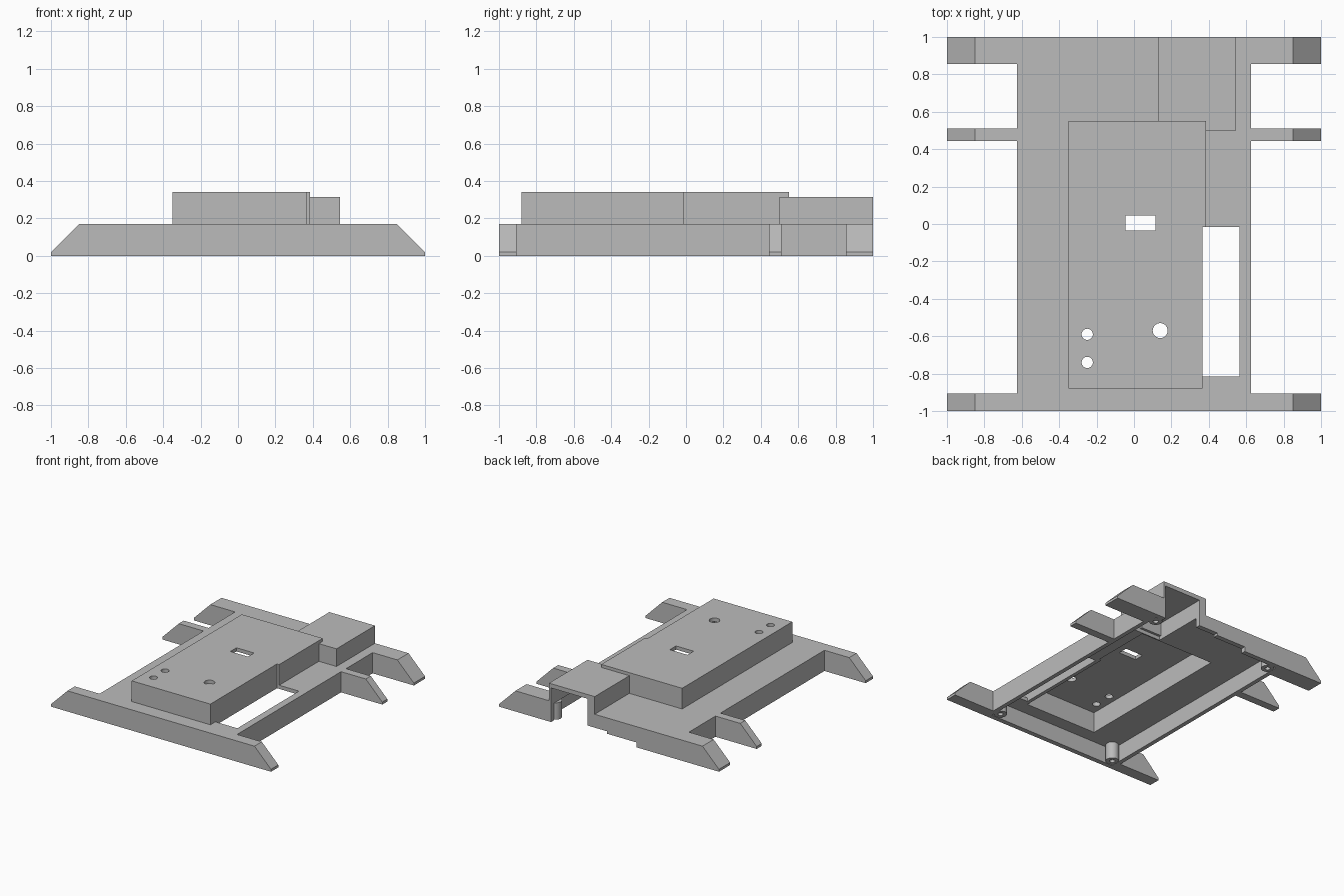
import bpy, bmesh
from mathutils import Vector

if "Cube" in bpy.data.objects:
    bpy.data.objects.remove(bpy.data.objects["Cube"], do_unlink=True)

grey = bpy.data.materials.new("light grey plastic")
grey.use_nodes = True
COLOUR = (0.5, 0.5, 0.5, 1)
grey.diffuse_color = COLOUR
grey.node_tree.nodes["Principled BSDF"].inputs["Base Color"].default_value = COLOUR

TOP = 0.17      # top of the base plate
CEILING = 0.14  # underside of the base plate
WALL = 0.03


def make(name, bm):
    bmesh.ops.recalc_face_normals(bm, faces=bm.faces)
    mesh = bpy.data.meshes.new(name)
    bm.to_mesh(mesh)
    bm.free()
    mesh.materials.append(grey)
    ob = bpy.data.objects.new(name, mesh)
    bpy.context.collection.objects.link(ob)
    return ob


def prism(name, points, direction):
    """Extrude a closed outline along a direction."""
    bm = bmesh.new()
    face = bm.faces.new([bm.verts.new(p) for p in points])
    new = bmesh.ops.extrude_face_region(bm, geom=[face])["geom"]
    bmesh.ops.translate(bm, vec=Vector(direction),
                        verts=[v for v in new if isinstance(v, bmesh.types.BMVert)])
    return make(name, bm)


def slab(name, outline, z0, z1):
    return prism(name, [(x, y, z0) for x, y in outline], (0, 0, z1 - z0))


def box(name, x0, x1, y0, y1, z0, z1):
    return slab(name, [(x0, y0), (x1, y0), (x1, y1), (x0, y1)], z0, z1)


def cylinder(name, x, y, z0, z1, radius):
    bm = bmesh.new()
    bmesh.ops.create_cone(bm, cap_ends=True, segments=32, radius1=radius,
                          radius2=radius, depth=z1 - z0)
    bmesh.ops.translate(bm, vec=(x, y, (z0 + z1) / 2), verts=bm.verts)
    return make(name, bm)


def cut(ob, cutters):
    """Subtract each cutter in turn, then remove it."""
    for cutter in cutters:
        mod = ob.modifiers.new("cut", 'BOOLEAN')
        mod.operation = 'DIFFERENCE'
        mod.solver = 'EXACT'
        mod.object = cutter
        bpy.context.view_layer.objects.active = ob
        bpy.ops.object.modifier_apply(modifier=mod.name)
        bpy.data.objects.remove(cutter, do_unlink=True)


def cover_outline(inset):
    """Footprint of the raised cover, with its small side step."""
    left, right, step = -0.35 + inset, 0.365 - inset, 0.385 - inset
    front, back, mid = -0.88 + inset, 0.55 - inset, -0.015 + inset
    return [(left, front), (right, front), (right, mid),
            (step, mid), (step, back), (left, back)]


def cover_space():
    return slab("cover_space", cover_outline(WALL), -0.1, 0.31)


def hood_space():
    return box("hood_space", 0.195, 0.527, 0.53, 1.1, -0.1, 0.28)


# Base: sloped cross-section, with gaps that leave three pairs of arms
half = [(1, 0), (1, 0.02), (0.85, TOP)]
profile = half + [(-x, z) for x, z in reversed(half)]
base = prism("base", [(x, -1, z) for x, z in profile], (0, 2, 0))
gaps = []
for x0, x1 in ((-1.1, -0.625), (0.625, 1.1)):
    for y0, y1 in ((-0.905, 0.445), (0.51, 0.855)):
        gaps.append(box("gap", x0, x1, y0, y1, -0.1, 0.3))
cut(base, gaps)

# Hollow underside, openings and cable notches in the back wall
cut(base, [
    box("cavity", -0.59, 0.59, -0.96, 0.96, -0.1, CEILING),
    cover_space(),
    hood_space(),
    box("slot", 0.365, 0.565, -0.815, -0.015, -0.1, 0.3),
    box("deep_notch", 0.02, 0.25, 0.9, 1.1, -0.1, 0.06),
    box("shallow_notch", -0.25, 0.03, 0.9, 1.1, -0.1, 0.04),
])

# Raised cover with a window and round holes
cover = slab("raised_cover", cover_outline(0), TOP, 0.34)
cut(cover, [cover_space(), box("window", -0.045, 0.115, -0.035, 0.045, 0.2, 0.5)])
cut(cover, [cylinder("hole", x, y, 0.2, 0.5, r) for x, y, r in
            ((-0.25, -0.59, 0.03), (-0.25, -0.74, 0.03), (0.14, -0.57, 0.04))])

# Connector hood, open at the back
hood = box("connector_hood", 0.13, 0.545, 0.5, 1, TOP, 0.315)
cut(hood, [hood_space()])

# Screw posts in the corners
for side, sx in (("right", -1), ("left", 1)):
    for end, sy in (("front", -1), ("back", 1)):
        post = cylinder(f"{end}_{side}_post", 0.55 * sx, 0.91 * sy, 0.002, CEILING, 0.05)
        cut(post, [cylinder("screw_hole", 0.55 * sx, 0.91 * sy, -0.1, 0.1, 0.02)])
        bpy.ops.object.select_all(action='DESELECT')
        post.select_set(True)
        bpy.context.view_layer.objects.active = post
        bpy.ops.object.shade_smooth_by_angle()
